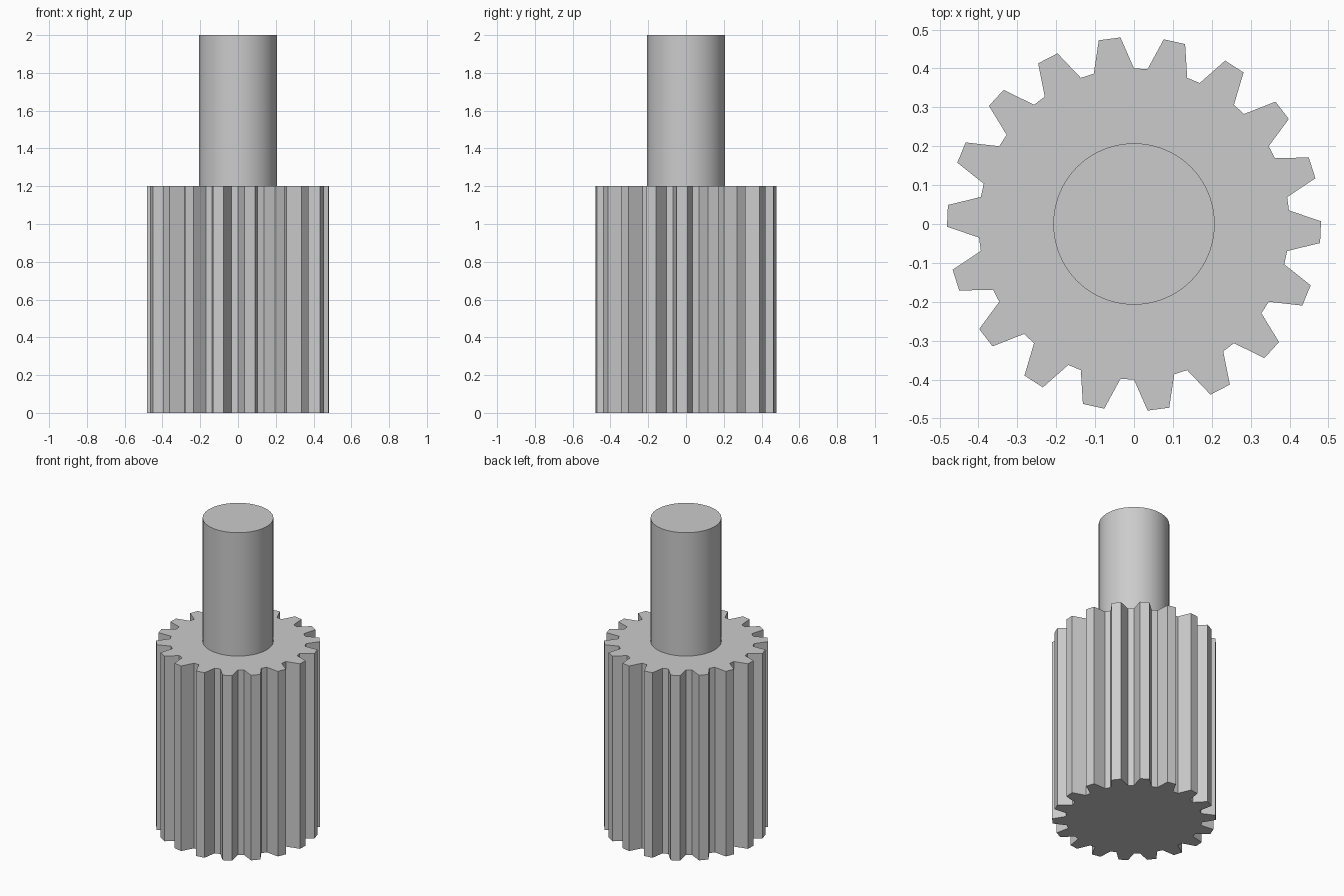
import bpy
import bmesh
from math import cos, sin, radians

if "Cube" in bpy.data.objects:
    bpy.data.objects.remove(bpy.data.objects["Cube"], do_unlink=True)

GREY = (0.6, 0.6, 0.6, 1.0)
steel = bpy.data.materials.new("plain grey")
steel.use_nodes = True
steel.diffuse_color = GREY
steel.node_tree.nodes["Principled BSDF"].inputs["Base Color"].default_value = GREY

TEETH, PHASE = 18, -2.5
ROOT, TIP = 0.40, 0.481
GEAR_TOP, SHAFT_TOP = 1.2, 2.0
SHAFT_RADIUS, SHAFT_SIDES = 0.2075, 96


def prism(name, outline, z0, z1):
    """Extrude a closed outline of (x, y) points from z0 to z1."""
    bm = bmesh.new()
    base = bm.faces.new([bm.verts.new((x, y, z0)) for x, y in outline])
    top = bmesh.ops.extrude_face_region(bm, geom=[base])["geom"]
    moved = [v for v in top if isinstance(v, bmesh.types.BMVert)]
    bmesh.ops.translate(bm, vec=(0, 0, z1 - z0), verts=moved)
    bmesh.ops.recalc_face_normals(bm, faces=bm.faces)
    mesh = bpy.data.meshes.new(name)
    bm.to_mesh(mesh)
    bm.free()
    mesh.materials.append(steel)
    obj = bpy.data.objects.new(name, mesh)
    bpy.context.collection.objects.link(obj)
    return obj


def polar(radius, degrees):
    return radius * cos(radians(degrees)), radius * sin(radians(degrees))


# Toothed gear: each tooth is a trapezium between narrow root flats
pitch = 360 / TEETH
tooth = [(ROOT, -7.5), (TIP, -3.35), (TIP, 3.35), (ROOT, 7.5)]
gear_outline = [polar(r, PHASE + i * pitch + a) for i in range(TEETH) for r, a in tooth]
prism("gear", gear_outline, 0, GEAR_TOP)

# Round shaft standing on the gear
circle = [polar(SHAFT_RADIUS, 360 * i / SHAFT_SIDES) for i in range(SHAFT_SIDES)]
shaft = prism("shaft", circle, GEAR_TOP, SHAFT_TOP)
bpy.ops.object.select_all(action="DESELECT")
shaft.select_set(True)
bpy.context.view_layer.objects.active = shaft
bpy.ops.object.shade_smooth_by_angle(angle=radians(30))
